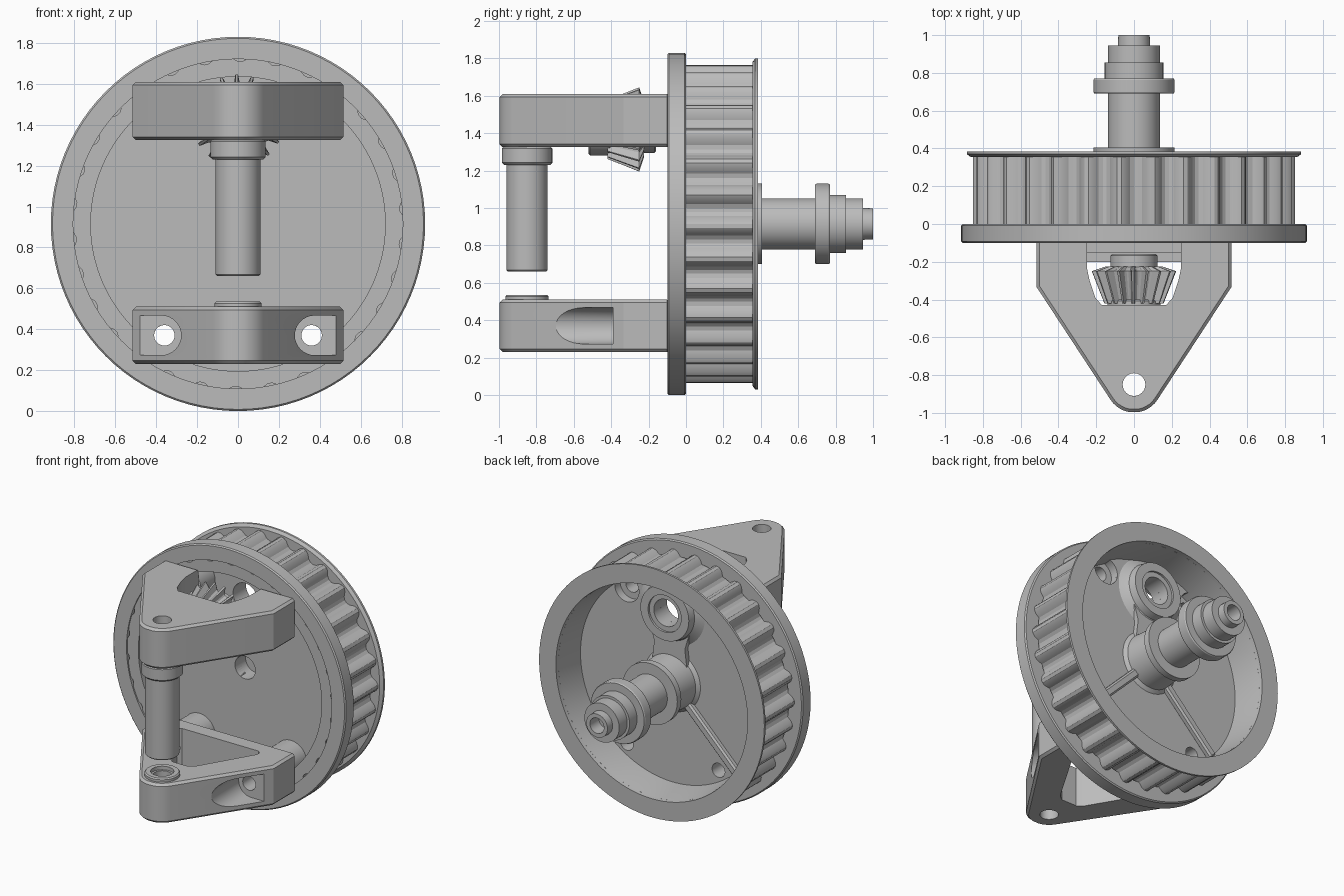
import bpy, bmesh, math
from mathutils import Matrix

if "Cube" in bpy.data.objects:
    bpy.data.objects.remove(bpy.data.objects["Cube"])

grey = bpy.data.materials.new("machined grey")
grey.use_nodes = True
grey.diffuse_color = (0.5, 0.5, 0.5, 1)
grey.node_tree.nodes["Principled BSDF"].inputs["Base Color"].default_value = (0.5, 0.5, 0.5, 1)

AXLE = 0.915     # height of the drum axis
GEAR = 1.42      # height of the bevel gear axis
PIN_Y = -0.85    # position of the upright pin
TURN = Matrix.Rotation(-math.pi / 2, 4, 'X')   # local z becomes +y


def finish(name, bm, matrix=Matrix()):
    bmesh.ops.remove_doubles(bm, verts=bm.verts, dist=1e-5)
    bmesh.ops.transform(bm, matrix=matrix, verts=bm.verts)
    bmesh.ops.recalc_face_normals(bm, faces=bm.faces)
    mesh = bpy.data.meshes.new(name)
    bm.to_mesh(mesh)
    bm.free()
    mesh.materials.append(grey)
    ob = bpy.data.objects.new(name, mesh)
    bpy.context.scene.collection.objects.link(ob)
    return ob


def along_y(x, z):
    return Matrix.Translation((x, 0, z)) @ TURN


def lathe(name, profile, matrix, closed=False, steps=72):
    """Revolve (height, radius) points about local z."""
    bm = bmesh.new()
    vs = [bm.verts.new((r, 0, h)) for h, r in profile]
    pairs = list(zip(vs, vs[1:])) + ([(vs[-1], vs[0])] if closed else [])
    edges = [bm.edges.new(p) for p in pairs]
    bmesh.ops.spin(bm, geom=vs + edges, cent=(0, 0, 0), axis=(0, 0, 1),
                   angle=math.tau, steps=steps, use_merge=True)
    return finish(name, bm, matrix)


def tube(name, h0, h1, inner, outer, matrix, c=0.008, steps=72):
    return lathe(name, [(h0, inner), (h0, outer - c), (h0 + c, outer), (h1 - c, outer),
                        (h1, outer - c), (h1, inner)], matrix, True, steps)


def rod(name, h0, h1, r, matrix):
    return lathe(name, [(h0, 0), (h0, r), (h1, r), (h1, 0)], matrix, steps=40)


def prism(name, points, h0, h1, matrix=Matrix()):
    bm = bmesh.new()
    face = bm.faces.new([bm.verts.new((x, y, h0)) for x, y in points])
    top = bmesh.ops.extrude_face_region(bm, geom=[face])
    moved = [g for g in top["geom"] if isinstance(g, bmesh.types.BMVert)]
    bmesh.ops.translate(bm, vec=(0, 0, h1 - h0), verts=moved)
    return finish(name, bm, matrix)


def mirrored(half):
    return half + [(-x, y) for x, y in reversed(half)]


def box(name, x, y0, y1, z0, z1, matrix=Matrix()):
    return prism(name, mirrored([(x, y0), (x, y1)]), z0, z1, matrix)


def toothed_ring(name, count, shape, sections, matrix):
    """Toothed ring; each section is (height, inner, valley, tip)."""
    bm = bmesh.new()
    n = count * len(shape)
    inside, outside = [], []
    for h, inner, valley, tip in sections:
        for loops in (inside, outside):
            loop = []
            for i in range(n):
                r = inner if loops is inside else valley + (tip - valley) * shape[i % len(shape)]
                a = math.tau * i / n
                loop.append(bm.verts.new((r * math.cos(a), r * math.sin(a), h)))
            loops.append(loop)
    path = inside + outside[::-1]
    for p, q in zip(path, path[1:] + path[:1]):
        for i in range(n):
            j = (i + 1) % n
            bm.faces.new((p[i], p[j], q[j], q[i]))
    return finish(name, bm, matrix)


def apply_modifiers(ob):
    deps = bpy.context.evaluated_depsgraph_get()
    deps.update()
    mesh = bpy.data.meshes.new_from_object(ob.evaluated_get(deps))
    ob.modifiers.clear()
    ob.data = mesh


def bevel(ob, width):
    mod = ob.modifiers.new("edge bevel", 'BEVEL')
    mod.width = width
    mod.segments = 1
    mod.limit_method = 'ANGLE'
    mod.angle_limit = math.radians(50)
    apply_modifiers(ob)


def cut(ob, cutters):
    for cutter in cutters:
        mod = ob.modifiers.new("cut", 'BOOLEAN')
        mod.operation = 'DIFFERENCE'
        mod.solver = 'EXACT'
        mod.object = cutter
        apply_modifiers(ob)
    for cutter in cutters:
        bpy.data.objects.remove(cutter)


drum = along_y(0, AXLE)
gear_axis = along_y(0, GEAR)
pin_axis = Matrix.Translation((0, PIN_Y, 0))

# Toothed drum, flared inside towards the back, and its two flanges
toothed_ring("toothed_drum", 30, (1, 1, .75, .2, 0, 0, .2, .75),
             [(-0.09, 0.72, 0.795, 0.852), (0.12, 0.72, 0.795, 0.852),
              (0.36, 0.75, 0.795, 0.852)], drum)
tube("front_flange", -0.1, 0, 0.806, 0.915, drum, 0.008, 96)
lathe("rear_flange", [(0.355, 0.75), (0.355, 0.865), (0.37, 0.885), (0.385, 0.885),
                      (0.385, 0.753)], drum, True, 96)

# Web plate with its bores
plate = rod("web_plate", 0.08, 0.15, 0.74, drum)
screws = [(s * 0.36, z) for s in (-1, 1) for z in (0.37, 1.47)]
holes = [rod("bore_cutter", -0.2, 0.5, 0.08, drum), rod("bore_cutter", -0.2, 0.5, 0.095, gear_axis)]
for x, z in screws:
    holes.append(rod("screw_cutter", -0.2, 0.5, 0.05, along_y(x, z)))
    if z > AXLE:
        holes.append(rod("recess_cutter", 0.09, 0.5, 0.095, along_y(x, z)))
cut(plate, holes)
for x, z in screws:
    tube("screw_boss", -0.088, 0.09, 0.05, 0.125, along_y(x, z))
lathe("gear_boss", [(0.14, 0.095), (0.14, 0.27), (0.165, 0.23), (0.19, 0.2), (0.24, 0.19),
                    (0.24, 0.13), (0.225, 0.13), (0.225, 0.095)], gear_axis, True)

# Rear hub, waisted neck and ribs
lathe("hub", [(0.14, 0.08), (0.14, 0.23), (0.17, 0.195), (0.36, 0.18), (0.36, 0.08)], drum, True)
neck = [(0.14, 0.1), (0.13, 0.18), (0.12, 0.26), (0.14, 0.33), (0.16, 0.38)]
# The profile is drawn downwards because the turned local y points down
prism("hub_neck", mirrored([(x, -y) for x, y in neck]), 0.14, 0.185, drum)
for s in (-1, 1):
    spin = Matrix.Translation((0, 0, AXLE)) @ Matrix.Rotation(s * math.pi / 4, 4, 'Y')
    bevel(box("rib", 0.03, 0.14, 0.19, -0.73, -0.12, spin), 0.012)

# Stepped rear axle
lathe("axle", [(0.2, 0), (0.2, 0.1), (0.36, 0.1), (0.36, 0.215), (0.405, 0.215), (0.405, 0.137),
               (0.69, 0.137), (0.69, 0.21), (0.698, 0.215), (0.762, 0.215), (0.77, 0.21),
               (0.77, 0.155), (0.855, 0.155), (0.855, 0.137), (0.945, 0.137), (0.945, 0.085),
               (1, 0.083), (1, 0.055), (0.9, 0.055), (0.9, 0)], drum)


# Tapered bracket arms
def arm(name, z0, z1, opening):
    arc = [(0.148 * math.cos(a), PIN_Y + 0.148 * math.sin(a))
           for a in [math.radians(-33 - 57 * i / 6) for i in range(6)]]
    ob = prism(name, mirrored([(0.515, -0.085), (0.515, -0.335)] + arc), z0, z1)
    bevel(ob, 0.016)
    cut(ob, [prism("opening_cutter", mirrored(opening), z0 - 0.1, z1 + 0.1),
             rod("pin_cutter", z0 - 0.1, z1 + 0.1, 0.06, pin_axis)])
    return ob


arm("upper_arm", 1.325, 1.61,
    [(0.25, 0), (0.25, -0.23), (0.235, -0.3), (0.205, -0.39), (0.17, -0.43)])
box("notch_bar", 0.27, -0.15, -0.09, 1.335, 1.4)

lower = arm("lower_arm", 0.23, 0.51,
            [(0.3, -0.2), (0.325, -0.22), (0.32, -0.25), (0.1, -0.62), (0.06, -0.65)])
seats = []
for s in (-1, 1):
    # Round-ended screw seats sunk into the slanted sides
    seat = [(s * (0.375 - 0.097 * math.sin(a)), 0.097 * math.cos(a))
            for a in [math.pi * i / 16 for i in range(17)]]
    seat += [(s * 0.48, -0.097), (s * 0.48, 0.097)]
    seats.append(prism("seat_cutter", seat, -1.1, -0.39, along_y(0, 0.37)))
    seats.append(rod("screw_cutter", -0.5, 0, 0.05, along_y(s * 0.36, 0.37)))
cut(lower, seats)

# Upright pin and its bushings
tube("pin", 0.66, 1.25, 0.06, 0.11, pin_axis)
tube("pin_collar", 1.23, 1.33, 0.06, 0.135, pin_axis, 0.012)
tube("lower_bushing", 0.5, 0.535, 0.075, 0.115, pin_axis)

# Bevel gear with hubs
toothed_ring("bevel_gear", 18, (0, 0.15, 1, 1, 0.15, 0),
             [(-0.42, 0.05, 0.12, 0.158), (-0.25, 0.05, 0.17, 0.225),
              (-0.225, 0.05, 0.12, 0.15)], gear_axis)
tube("gear_front_hub", -0.52, -0.4, 0.05, 0.14, gear_axis)
tube("gear_rear_hub", -0.25, -0.16, 0.05, 0.125, gear_axis)

# Smooth curved faces, keep corners crisp
bpy.ops.object.select_all(action='DESELECT')
for ob in bpy.context.scene.collection.objects:
    if ob.type == 'MESH':
        ob.select_set(True)
        bpy.context.view_layer.objects.active = ob
bpy.ops.object.shade_smooth_by_angle(angle=math.radians(25))
